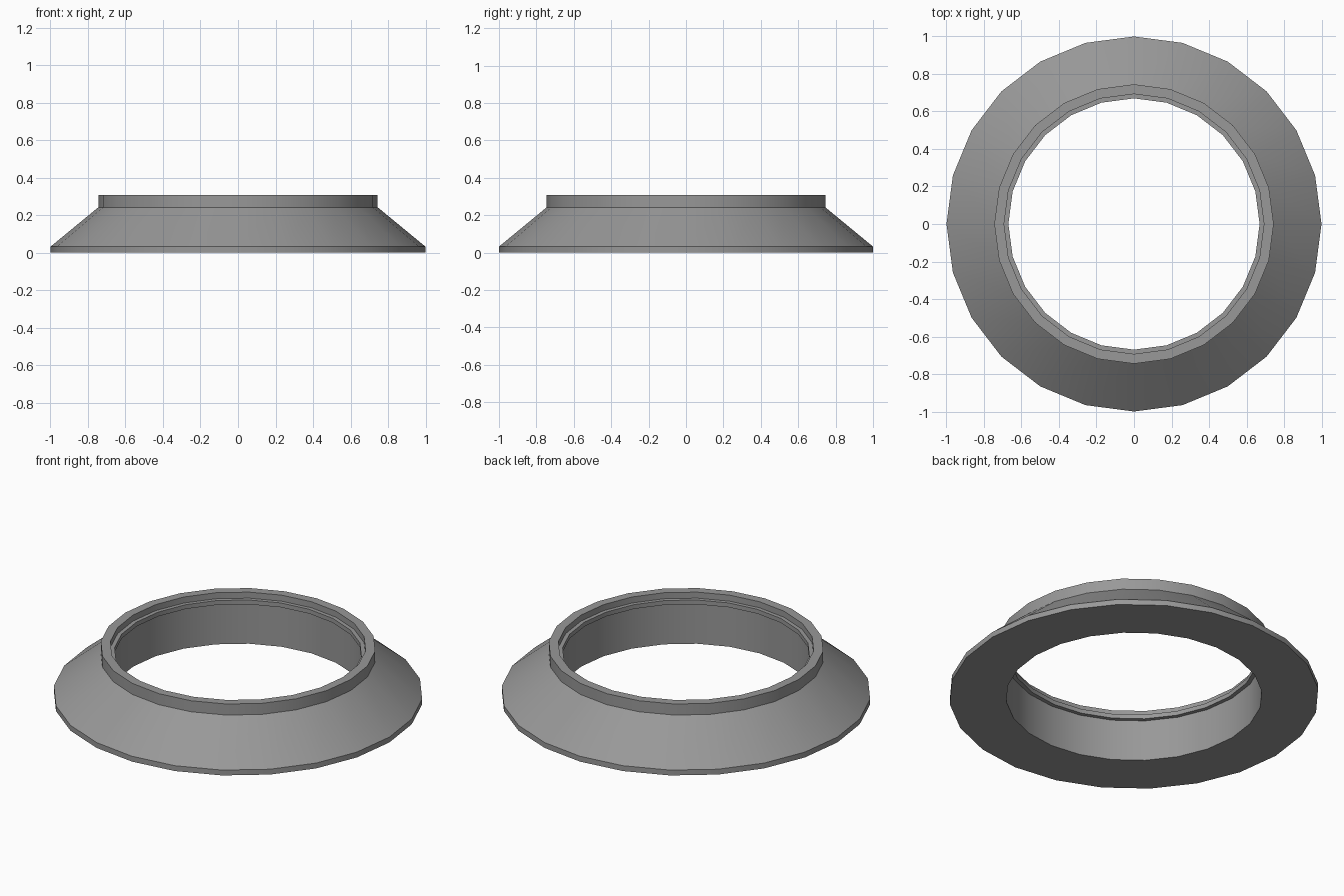
import bpy, bmesh, math

if "Cube" in bpy.data.objects:
    bpy.data.objects.remove(bpy.data.objects["Cube"])

SIDES = 24


def lathe(name, profile, material):
    """Spin a closed (radius, z) profile around the z axis."""
    bm = bmesh.new()
    rings = []
    for i in range(SIDES):
        a = 2 * math.pi * i / SIDES
        rings.append([bm.verts.new((r * math.cos(a), r * math.sin(a), z)) for r, z in profile])
    n = len(profile)
    for i in range(SIDES):
        here, there = rings[i], rings[(i + 1) % SIDES]
        for j in range(n):
            k = (j + 1) % n
            bm.faces.new((here[j], there[j], there[k], here[k]))
    bmesh.ops.recalc_face_normals(bm, faces=bm.faces)
    mesh = bpy.data.meshes.new(name)
    bm.to_mesh(mesh)
    bm.free()
    mesh.materials.append(material)
    obj = bpy.data.objects.new(name, mesh)
    bpy.context.collection.objects.link(obj)
    bpy.ops.object.select_all(action='DESELECT')
    obj.select_set(True)
    bpy.context.view_layer.objects.active = obj
    bpy.ops.object.shade_smooth_by_angle(angle=math.radians(30))
    return obj


dark_grey = bpy.data.materials.new("dark_grey")
dark_grey.diffuse_color = (0.315, 0.315, 0.315, 1)
dark_grey.use_nodes = True
dark_grey.node_tree.nodes["Principled BSDF"].inputs["Base Color"].default_value = dark_grey.diffuse_color

# Flared ring: base rim, slope, collar, and a small lip inside the bore
lathe("flared_ring", [
    (1.0, 0.0), (1.0, 0.032),          # base rim
    (0.745, 0.242), (0.745, 0.308),    # slope and collar
    (0.693, 0.308), (0.693, 0.272),    # recess in the top
    (0.67, 0.272), (0.67, 0.246),      # inner lip
    (0.693, 0.246), (0.693, 0.0),      # bore wall
], dark_grey)
